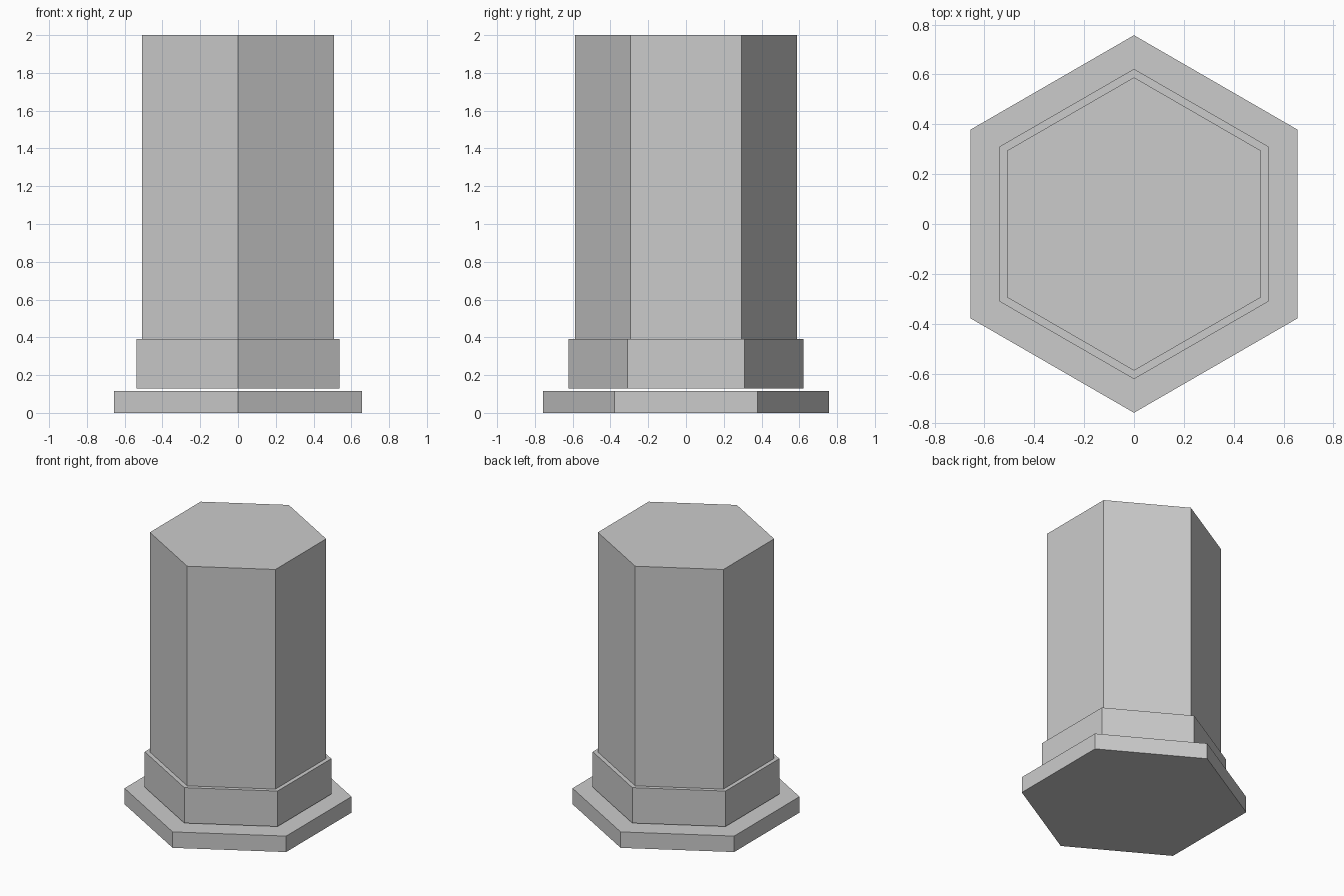
import bpy

if "Cube" in bpy.data.objects:
    bpy.data.objects.remove(bpy.data.objects["Cube"])


def hex_prism(name, radius, z0, z1):
    """Flat-shaded hexagonal prism with corners on the y axis."""
    bpy.ops.mesh.primitive_cylinder_add(
        vertices=6, radius=radius, depth=z1 - z0, location=(0, 0, (z0 + z1) / 2))
    obj = bpy.context.object
    obj.name = obj.data.name = name
    return obj


# Wide foot plate, with a thin open gap above it
hex_prism("base_plate", 0.757, 0.0, 0.117)
# Short collar
hex_prism("collar", 0.622, 0.13, 0.39)
# Tall shaft standing on the collar
hex_prism("column", 0.588, 0.39, 2.0)
